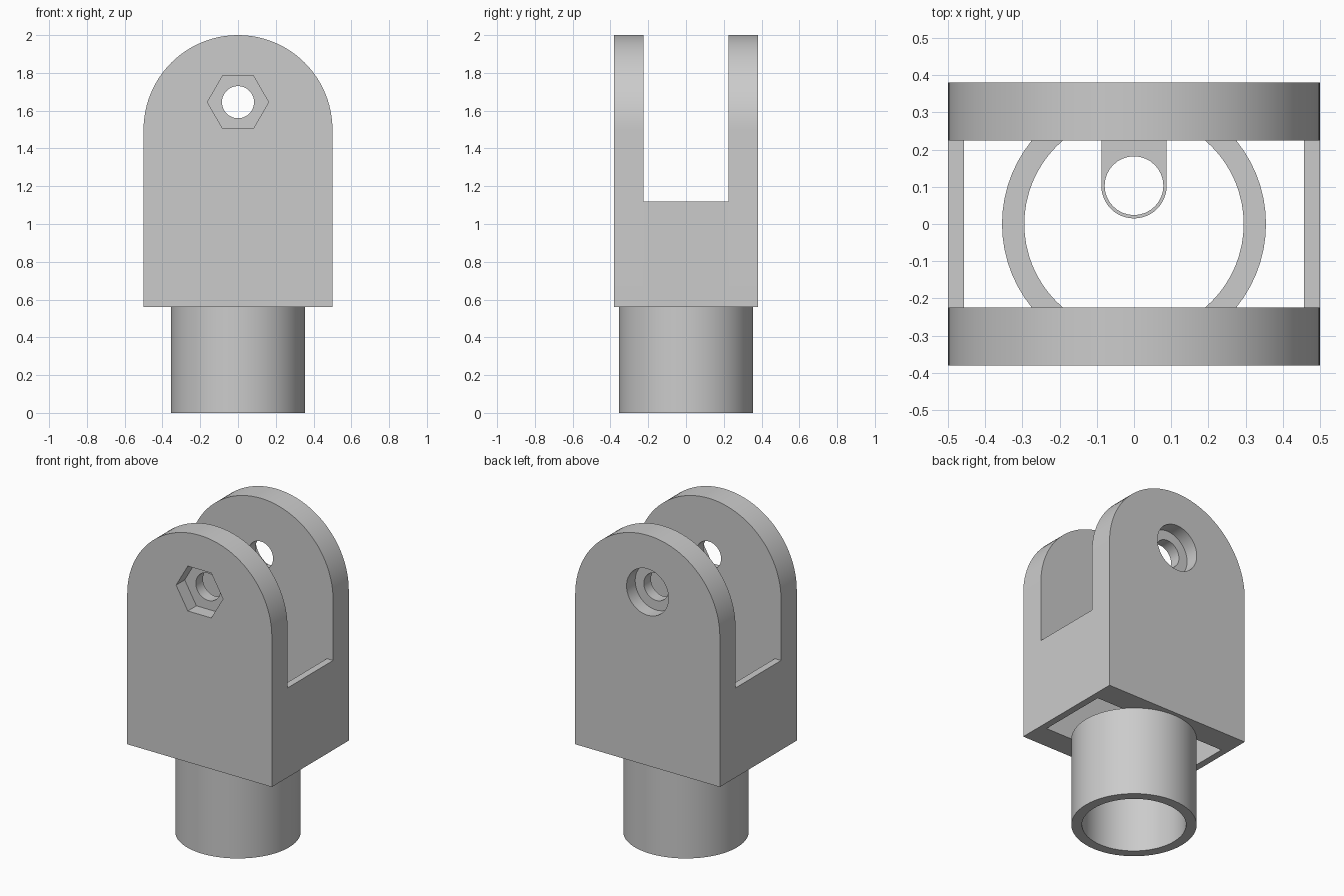
import bpy, bmesh
from math import pi, sin, cos, radians
from mathutils import Matrix

old = bpy.data.objects.get("Cube")
if old:
    bpy.data.objects.remove(old, do_unlink=True)

grey = bpy.data.materials.new("plain_grey")
grey.use_nodes = True
colour = (0.6, 0.6, 0.6, 1)
grey.diffuse_color = colour
grey.node_tree.nodes["Principled BSDF"].inputs["Base Color"].default_value = colour

HALF_W, HALF_D = 0.5, 0.38      # overall half width and depth
SLOT = 0.225                    # half gap between the cheeks
BASE_Z, SLOT_Z = 0.56, 1.12     # underside of the body, bottom of the slot
ARCH_Z, BOLT_Z = 1.5, 1.645     # arch centre, bolt axis


def arc(cx, cy, r, start, end, n):
    return [(cx + r * cos(start + (end - start) * i / n),
             cy + r * sin(start + (end - start) * i / n)) for i in range(n + 1)]


def prism(name, outline, low, high, upright=False):
    """Extrude an outline along z, or along y when upright."""
    bm = bmesh.new()
    face = bm.faces.new([bm.verts.new((a, b, low)) for a, b in outline])
    new = bmesh.ops.extrude_face_region(bm, geom=[face])["geom"]
    verts = [v for v in new if isinstance(v, bmesh.types.BMVert)]
    bmesh.ops.translate(bm, verts=verts, vec=(0, 0, high - low))
    if upright:
        swap = Matrix(((1, 0, 0), (0, 0, 1), (0, 1, 0)))
        bmesh.ops.transform(bm, matrix=swap.to_4x4(), verts=bm.verts)
    bmesh.ops.recalc_face_normals(bm, faces=bm.faces)
    mesh = bpy.data.meshes.new(name)
    bm.to_mesh(mesh)
    bm.free()
    mesh.materials.append(grey)
    obj = bpy.data.objects.new(name, mesh)
    bpy.context.collection.objects.link(obj)
    return obj


def activate(obj):
    bpy.ops.object.select_all(action='DESELECT')
    obj.select_set(True)
    bpy.context.view_layer.objects.active = obj


def cut(obj, cutter):
    activate(obj)
    mod = obj.modifiers.new("cut", 'BOOLEAN')
    mod.operation, mod.solver, mod.object = 'DIFFERENCE', 'EXACT', cutter
    bpy.ops.object.modifier_apply(modifier=mod.name)
    bpy.data.objects.remove(cutter, do_unlink=True)


def disc(cx, cy, r, n):
    return arc(cx, cy, r, 0, 2 * pi, n)[:-1]


# Two arched cheeks, each with a bolt hole and its own recess
arch = [(-HALF_W, BASE_Z), (HALF_W, BASE_Z)] + arc(0, ARCH_Z, HALF_W, 0, pi, 48)
RECESS = 0.085
parts = []
for name, side, recess in (("front_cheek", -1, disc(0, BOLT_Z, 0.162, 6)),
                           ("back_cheek", 1, disc(0, BOLT_Z, 0.145, 48))):
    cheek = prism(name, arch, *sorted((side * SLOT, side * HALF_D)), upright=True)
    cut(cheek, prism("bolt_cutter", disc(0, BOLT_Z, 0.085, 48), -1, 1, upright=True))
    depth = sorted((side * (HALF_D - RECESS), side * (HALF_D + 0.1)))
    cut(cheek, prism("recess_cutter", recess, *depth, upright=True))
    parts.append(cheek)

# Thin side walls closing the lower body
for name, side in (("left_wall", 1), ("right_wall", -1)):
    inner, outer = side * 0.457, side * HALF_W
    rect = [(inner, -SLOT), (outer, -SLOT), (outer, SLOT), (inner, SLOT)]
    parts.append(prism(name, rect, BASE_Z, SLOT_Z))

# Round socket tube below the body
tube = prism("socket_tube", disc(0, 0, 0.355, 64), 0, BASE_Z)
cut(tube, prism("bore_cutter", disc(0, 0, 0.295, 64), -0.1, 1))
parts.append(tube)

# Small eyelet on the inside of the back cheek
eye = [(0.088, SLOT), (-0.088, SLOT)] + arc(0, 0.103, 0.088, pi, 2 * pi, 24)
eyelet = prism("inner_eyelet", eye, BASE_Z, 0.68)
cut(eyelet, prism("eye_cutter", disc(0, 0.103, 0.079, 32), 0, 1))
parts.append(eyelet)

for part in parts:
    activate(part)
    bpy.ops.object.shade_smooth_by_angle(angle=radians(30))
